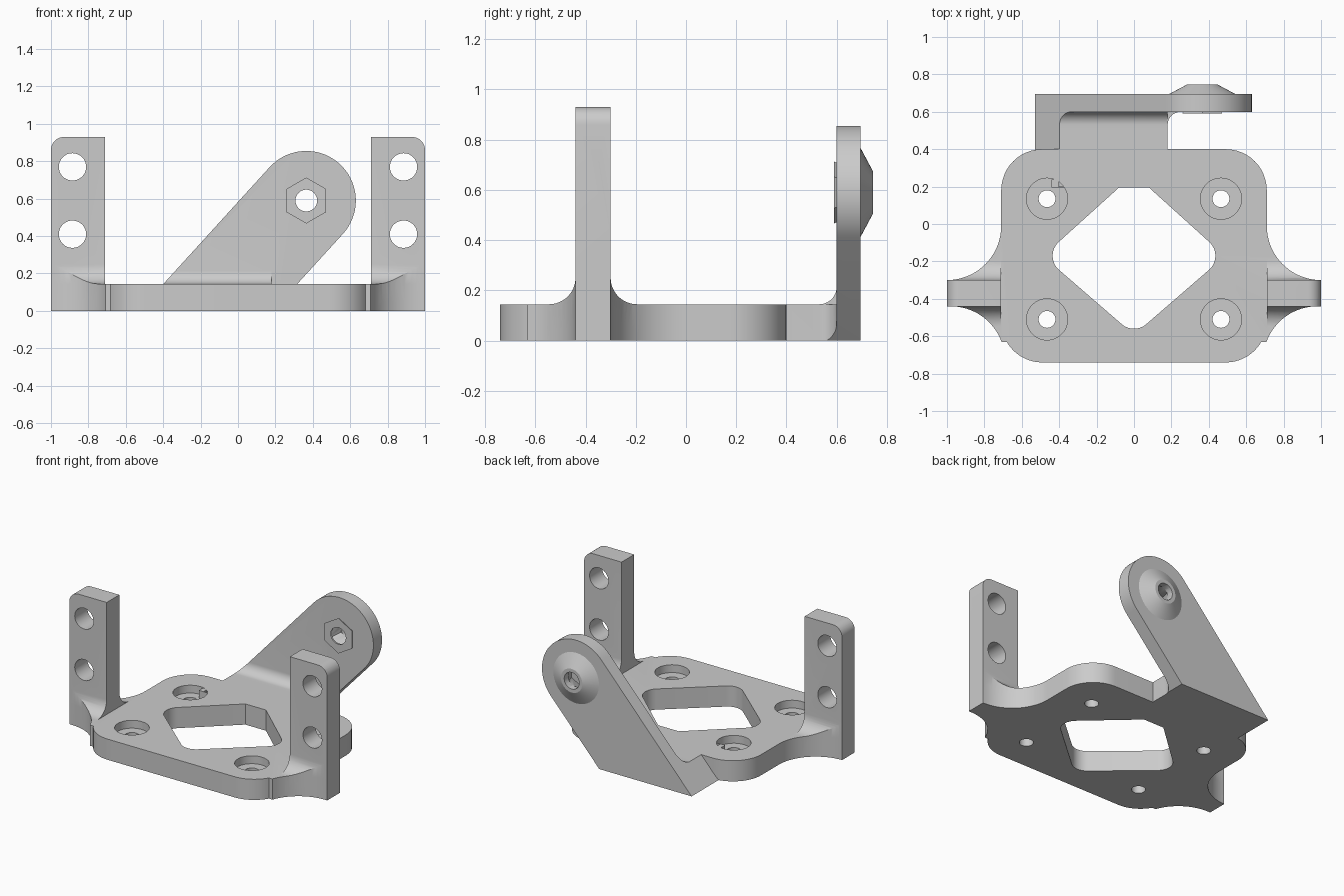
import bpy, bmesh
from math import sin, cos, radians, pi

if "Cube" in bpy.data.objects:
    bpy.data.objects.remove(bpy.data.objects["Cube"])


def arc(cx, cy, r, a0, a1, n=12):
    return [(cx + r * cos(radians(a0 + (a1 - a0) * i / n)),
             cy + r * sin(radians(a0 + (a1 - a0) * i / n))) for i in range(n + 1)]


def circle(cx, cy, r, n=48, start=0):
    return [(cx + r * cos(start + 2 * pi * i / n),
             cy + r * sin(start + 2 * pi * i / n)) for i in range(n)]


def prism(name, pts, axis, a, b, end=None):
    """Extrude a 2D profile along an axis, optionally lofting to an end profile."""
    place = {'x': lambda p, t: (t, p[0], p[1]),
             'y': lambda p, t: (p[0], t, p[1]),
             'z': lambda p, t: (p[0], p[1], t)}[axis]
    bm = bmesh.new()
    lo = [bm.verts.new(place(p, a)) for p in pts]
    hi = [bm.verts.new(place(p, b)) for p in (end or pts)]
    bm.faces.new(lo)
    bm.faces.new(hi)
    n = len(pts)
    for i in range(n):
        j = (i + 1) % n
        bm.faces.new((lo[i], lo[j], hi[j], hi[i]))
    bmesh.ops.recalc_face_normals(bm, faces=bm.faces)
    me = bpy.data.meshes.new(name)
    bm.to_mesh(me)
    bm.free()
    ob = bpy.data.objects.new(name, me)
    bpy.context.collection.objects.link(ob)
    return ob


def combine(ob, other, op):
    """Apply a boolean and remove the helper."""
    m = ob.modifiers.new('bool', 'BOOLEAN')
    m.object, m.operation, m.solver = other, op, 'EXACT'
    bpy.context.view_layer.update()
    dg = bpy.context.evaluated_depsgraph_get()
    me = bpy.data.meshes.new_from_object(ob.evaluated_get(dg))
    ob.modifiers.clear()
    ob.data = me
    bpy.data.objects.remove(other)
    return ob


T = 0.145                    # plate thickness
AX, AZ, AR = 0.365, 0.59, 0.265   # arm eye centre and radius

# Plate outline with flared ears, mirrored
half = ([(0.49, -0.74)] + arc(0.49, -0.52, 0.22, -85, -30)
        + arc(0.98, -0.73, 0.29, 160, 90) + [(1, -0.44)]
        + arc(1.0, -0.01, 0.29, 270, 180, 18) + arc(0.49, 0.18, 0.22, 0, 90))
outline = half + [(-x, y) for x, y in reversed(half)]
plate = prism('bracket', outline, 'z', 0, T)

# Upright ears with fillets at the foot
ear_yz = ([(-0.55, 0.05)] + arc(-0.545, T + 0.105, 0.105, 270, 360)
          + [(-0.44, 0.93), (-0.30, 0.93)]
          + arc(-0.195, T + 0.105, 0.105, 180, 270) + [(-0.19, 0.05)])
for s in (1, -1):
    ear = prism('ear', ear_yz, 'x', 0.71 * s, 1.0 * s)
    combine(ear, prism('cut', outline, 'z', -0.1, 1.1), 'INTERSECT')
    face = [(0.6, 0.0), (1.0, 0.0)] + arc(0.93, 0.86, 0.07, 0, 90, 8) + [(0.6, 0.93)]
    combine(ear, prism('cut', [(x * s, z) for x, z in face], 'y', -0.8, 0.2), 'INTERSECT')
    for z in (0.77, 0.41):
        combine(ear, prism('cut', circle(0.885 * s, z, 0.073), 'y', -0.8, 0.2), 'DIFFERENCE')
    combine(plate, ear, 'UNION')

# Slanted arm and the connector that follows its slant
arm_xz = [(-0.53, 0), (0.186, 0)] + arc(AX, AZ, AR, -42.4, 137.6, 36)
arm = prism('arm', arm_xz, 'y', 0.60, 0.695)
conn_xy = ([(-0.6, 0.36), (0.18, 0.36)]
           + arc(0.25, 0.53, 0.07, 180, 90) + [(0.25, 0.65), (-0.6, 0.65)])
fillet_yz = [(0.5, 0.05), (0.5, T)] + arc(0.53, T + 0.07, 0.07, 270, 360) + [(0.65, T + 0.07), (0.65, 0.05)]
for part in (prism('connector', conn_xy, 'z', 0, T),
             prism('fillet', fillet_yz, 'x', -0.6, 0.18)):
    combine(part, prism('cut', arm_xz, 'y', 0.3, 0.67), 'INTERSECT')
    combine(arm, part, 'UNION')

# Conical boss, tapered hex pocket and bolt hole
combine(arm, prism('boss', circle(AX, AZ, 0.205), 'y', 0.68, 0.745,
                   circle(AX, AZ, 0.083)), 'UNION')
combine(arm, prism('cut', circle(AX, AZ, 0.123, 6, pi / 6), 'y', 0.59, 0.70,
                   circle(AX, AZ, 0.066, 6, pi / 6)), 'DIFFERENCE')
combine(arm, prism('cut', circle(AX, AZ, 0.058), 'y', 0.5, 0.8), 'DIFFERENCE')
combine(plate, arm, 'UNION')

# Diamond window with a flat back corner
window = (arc(0, -0.46, 0.1, 228, 312) + arc(0.335, -0.17, 0.1, -48, 48)
          + [(0.08, 0.195), (-0.08, 0.195)] + arc(-0.335, -0.17, 0.1, 132, 228))
combine(plate, prism('cut', window, 'z', -0.1, 0.3), 'DIFFERENCE')

# Counterbored screw holes
for x in (0.465, -0.465):
    for y in (0.135, -0.51):
        combine(plate, prism('cut', circle(x, y, 0.11), 'z', 0.09, 0.3), 'DIFFERENCE')
        combine(plate, prism('cut', circle(x, y, 0.045, 32), 'z', -0.1, 0.2), 'DIFFERENCE')

# Small leftover tab in one counterbore
tab = [(-0.44, 0.195), (-0.36, 0.195), (-0.36, 0.2), (-0.405, 0.2),
       (-0.405, 0.237), (-0.44, 0.237)]
combine(plate, prism('tab', tab, 'z', 0.07, T - 0.001), 'UNION')

# Smooth curved walls, keep edges sharp
bpy.ops.object.select_all(action='DESELECT')
plate.select_set(True)
bpy.context.view_layer.objects.active = plate
bpy.ops.object.shade_smooth_by_angle(angle=radians(25))
